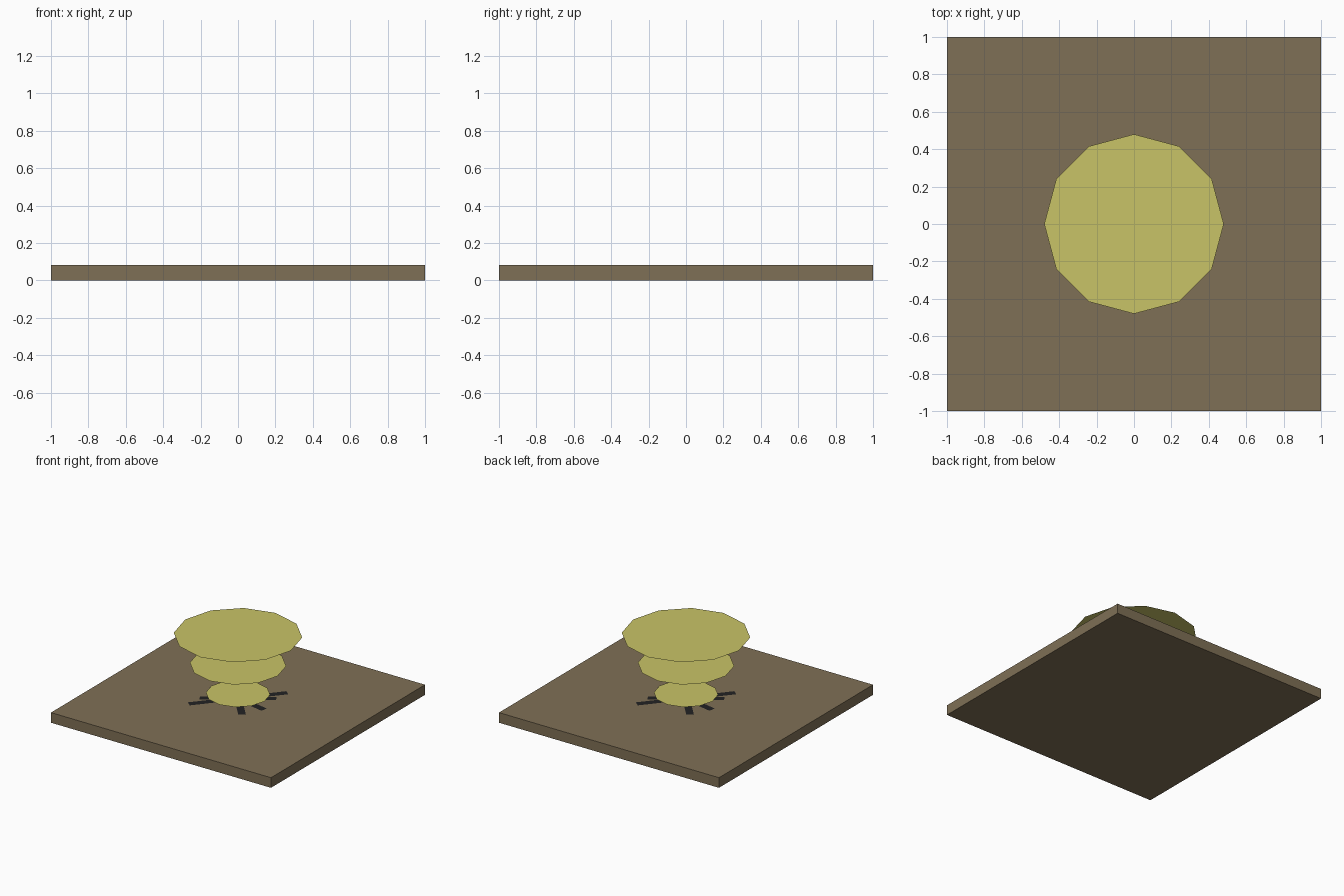
import bpy, bmesh, math
from mathutils import Matrix

if "Cube" in bpy.data.objects:
    bpy.data.objects.remove(bpy.data.objects["Cube"])


def material(name, rgb):
    m = bpy.data.materials.new(name)
    m.diffuse_color = (*rgb, 1)
    m.use_nodes = True
    m.node_tree.nodes["Principled BSDF"].inputs["Base Color"].default_value = m.diffuse_color
    return m


earth = material("earth_brown", (0.212, 0.160, 0.092))
yellow = material("pale_yellow", (0.584, 0.552, 0.136))
char = material("charcoal", (0.016, 0.016, 0.017))


def finish(name, bm, mat):
    mesh = bpy.data.meshes.new(name)
    bm.to_mesh(mesh)
    bm.free()
    mesh.materials.append(mat)
    obj = bpy.data.objects.new(name, mesh)
    bpy.context.collection.objects.link(obj)
    return obj


# Square ground slab
bm = bmesh.new()
bmesh.ops.create_cube(bm, size=1, matrix=Matrix.Translation((0, 0, 0.0415))
                      @ Matrix.Diagonal((2, 2, 0.083, 1)))
finish("ground_slab", bm, earth)

# Three flat twelve-sided discs, widening upwards
for i, level in enumerate(("lower", "middle", "upper")):
    bm = bmesh.new()
    ring = [bm.verts.new(((0.24 + 0.12 * i) * math.cos(a),
                          (0.24 + 0.12 * i) * math.sin(a), 0.125 + 0.24 * i))
            for a in (math.tau * k / 12 for k in range(12))]
    bm.faces.new(ring)
    finish(level + "_disc", bm, yellow)

# Flat charred sticks crossing at the centre: (angle in degrees, half length)
for i, (angle, half) in enumerate(((50, 0.38), (34, 0.285), (-11, 0.28), (-49, 0.29))):
    bm = bmesh.new()
    turn = Matrix.Rotation(math.radians(angle), 4, 'Z')
    corners = [(-half, -0.028), (half, -0.028), (half, 0.028), (-half, 0.028)]
    bm.faces.new([bm.verts.new(turn @ Matrix.Translation((x, y, 0.086 + 0.0005 * i)).translation)
                  for x, y in corners])
    finish(f"charred_stick_{i + 1}", bm, char)
